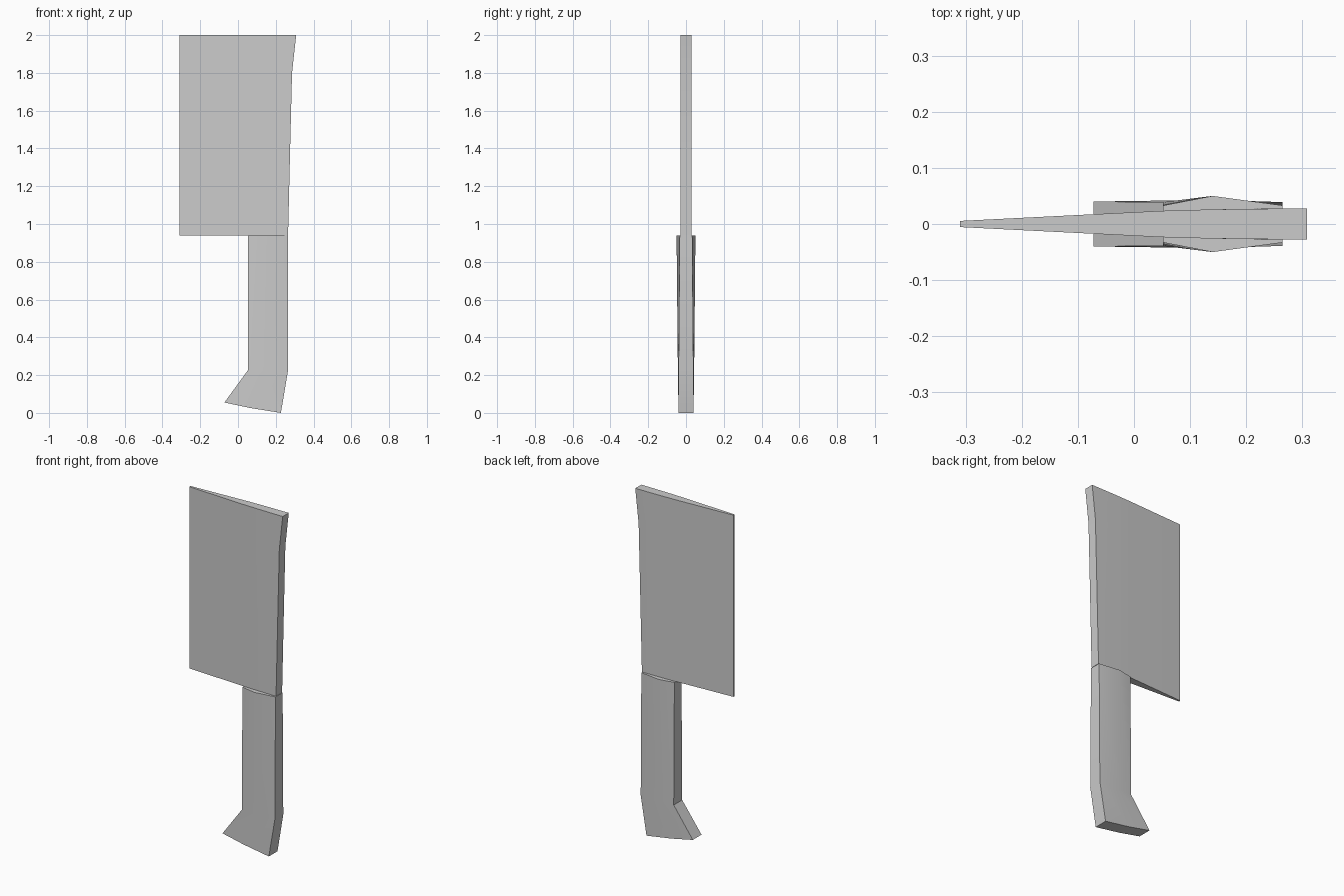
import bpy
import bmesh
import math

cube = bpy.data.objects.get("Cube")
if cube:
    bpy.data.objects.remove(cube, do_unlink=True)

# Single plain grey
grey = bpy.data.materials.new("grey")
grey.use_nodes = True
colour = (0.6, 0.6, 0.6, 1)
grey.diffuse_color = colour
grey.node_tree.nodes["Principled BSDF"].inputs["Base Color"].default_value = colour


def slab(name, rows):
    """Closed slab, mirrored front to back, from rows of (x, z, half thickness)."""
    bm = bmesh.new()
    sides = []
    for sign in (-1, 1):
        grid = [[bm.verts.new((x, sign * h, z)) for x, z, h in row] for row in rows]
        for a, b in zip(grid, grid[1:]):
            for i in range(len(a) - 1):
                bm.faces.new((a[i], a[i + 1], b[i + 1], b[i]))
        # Walk around the outline for the rim
        rim = (grid[0] + [r[-1] for r in grid[1:-1]]
               + grid[-1][::-1] + [r[0] for r in grid[-2:0:-1]])
        sides.append(rim)
    front, back = sides
    for i in range(len(front)):
        j = (i + 1) % len(front)
        bm.faces.new((front[i], front[j], back[j], back[i]))
    bmesh.ops.recalc_face_normals(bm, faces=bm.faces)
    mesh = bpy.data.meshes.new(name)
    bm.to_mesh(mesh)
    bm.free()
    mesh.materials.append(grey)
    obj = bpy.data.objects.new(name, mesh)
    bpy.context.collection.objects.link(obj)
    bpy.ops.object.select_all(action="DESELECT")
    obj.select_set(True)
    bpy.context.view_layer.objects.active = obj
    bpy.ops.object.shade_smooth_by_angle(angle=math.radians(30))
    return obj


# Wedge blade with a thick spine that flares at the tip
spine = [(0.265, 0.94), (0.276, 1.4), (0.286, 1.8), (0.308, 2.0)]
slab("blade", [
    [(-0.31, z, 0.0055), (0.05, z, 0.0235), (0.14, z, 0.026), (x, z, 0.028)]
    for x, z in spine])

# Handle with a raised centre ridge that flattens into a hooked butt
slab("handle", [
    [(-0.072, 0.055, 0.04), (0.065, 0.026, 0.04), (0.227, 0.0, 0.04)],
    [(0.052, 0.225, 0.039), (0.14, 0.225, 0.043), (0.265, 0.225, 0.039)],
    [(0.052, 0.938, 0.033), (0.14, 0.938, 0.05), (0.265, 0.938, 0.033)],
])
